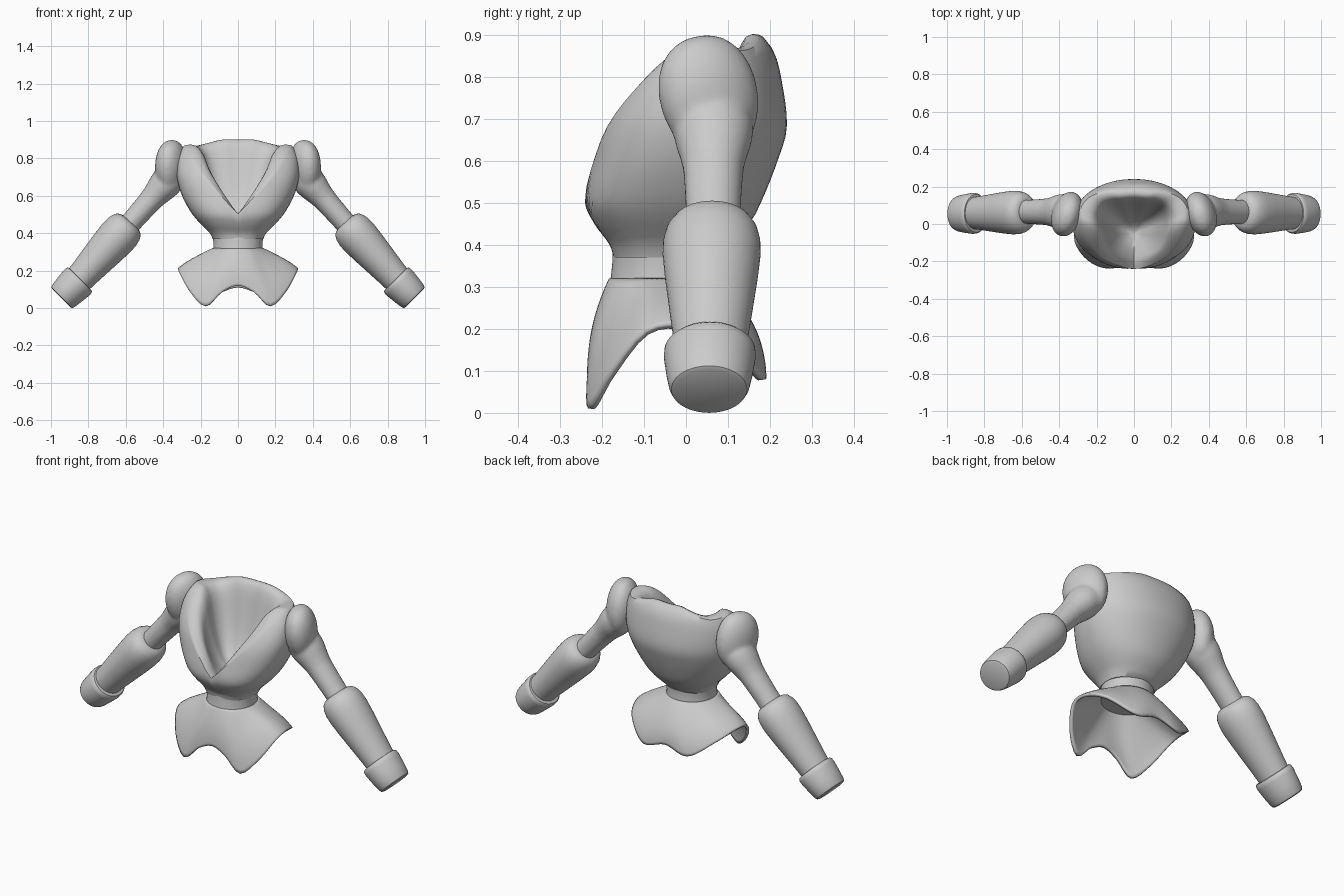
import bpy, bmesh, math
from mathutils import Vector, Euler

if "Cube" in bpy.data.objects:
    bpy.data.objects.remove(bpy.data.objects["Cube"])

N = 72


def interp(table, x):
    """Smooth (Catmull-Rom style) lookup in a table of (x, value) pairs."""
    if x <= table[0][0]:
        return table[0][1]
    for i in range(len(table) - 1):
        (x0, v0), (x1, v1) = table[i], table[i + 1]
        if x <= x1:
            def slope(k):
                a, b = max(k - 1, 0), min(k + 1, len(table) - 1)
                return (table[b][1] - table[a][1]) / (table[b][0] - table[a][0])
            w, t = x1 - x0, (x - x0) / (x1 - x0)
            return ((2*t**3 - 3*t*t + 1) * v0 + (t**3 - 2*t*t + t) * w * slope(i)
                    + (3*t*t - 2*t**3) * v1 + (t**3 - t*t) * w * slope(i + 1))
    return table[-1][1]


def loft(name, rings, cap_start=True, cap_end=True, angle=50):
    """Skin a list of equal-length closed rings."""
    bm = bmesh.new()
    rows = [[bm.verts.new(p) for p in r] for r in rings]
    n = len(rows[0])
    for a, b in zip(rows, rows[1:]):
        for i in range(n):
            bm.faces.new((a[i], a[(i + 1) % n], b[(i + 1) % n], b[i]))
    if cap_start:
        bm.faces.new(rows[0][::-1])
    if cap_end:
        bm.faces.new(rows[-1])
    bmesh.ops.recalc_face_normals(bm, faces=bm.faces)
    me = bpy.data.meshes.new(name)
    bm.to_mesh(me)
    bm.free()
    ob = bpy.data.objects.new(name, me)
    bpy.context.collection.objects.link(ob)
    bpy.ops.object.select_all(action='DESELECT')
    ob.select_set(True)
    bpy.context.view_layer.objects.active = ob
    bpy.ops.object.shade_smooth_by_angle(angle=math.radians(angle))
    return ob


def mirror(ob):
    ob.modifiers.new("mirror", 'MIRROR').use_mirror_merge = False


# Bodice section tables by height, rim height by angle from the front
HALF_W = [(.37, .135), (.40, .15), (.45, .2), (.5, .243), (.58, .29), (.65, .316),
          (.72, .328), (.8, .322), (.86, .295), (.9, .26)]
FRONT = [(.37, -.172), (.4, -.182), (.45, -.218), (.5, -.24), (.6, -.224), (.7, -.195),
         (.8, -.13), (.87, -.06)]
BACK = [(.37, .07), (.45, .15), (.5, .178), (.6, .218), (.68, .24), (.8, .226),
        (.86, .209), (.9, .18)]
MID = [(.37, -.04), (.6, -.01), (.8, .02), (.9, .06)]
RIM = [(0, .505), (13, .6), (31, .72), (53, .83), (75, .866), (100, .866), (125, .863),
       (145, .88), (160, .895), (180, .895)]


def body_point(th, z):
    s, c = math.sin(th), math.cos(th)
    mid = interp(MID, z)
    edge = interp(FRONT, z) if c > 0 else interp(BACK, z)
    e = .8 if c > 0 else .95
    return Vector((math.copysign(abs(s) ** e, s) * interp(HALF_W, z),
                   mid + (edge - mid) * abs(c) ** e, z))


angles = [2 * math.pi * i / N for i in range(N)]


def half_deg(th):
    d = math.degrees(th)
    return min(d, 360 - d)


# Bodice: outer wall up to the V neckline, then a thick rolled rim into a bowl
rings = []
for k in range(21):
    t = k / 20
    rings.append([body_point(th, .37 + t * (interp(RIM, half_deg(th)) - .37)) for th in angles])
rim = rings[-1]
bottom = Vector((0, -.05, .47))
for s, drop in ((.04, -.01), (.09, -.013), (.15, .0), (.2, .04), (.25, .11), (.3, .22), (.36, .36),
                (.44, .53), (.55, .71), (.68, .86), (.82, .95), (.95, 1)):
    sx = s + .12 * min(1, s / .25) * (1 - s)      # rim is wider at the shoulders
    rings.append([Vector((p.x * (1 - sx), p.y + (bottom.y - p.y) * s,
                          p.z + (bottom.z - p.z) * drop)) for p in rim])
loft("bodice", rings)


# Waist band
def waist_ring(rx, yf, yb, z):
    return [Vector((rx * math.sin(a), (yf + yb) / 2 - (yb - yf) / 2 * math.cos(a), z))
            for a in angles]


loft("waist", [waist_ring(.136, -.174, .074, .39), waist_ring(.132, -.175, .072, .36),
               waist_ring(.131, -.178, .072, .33), waist_ring(.134, -.182, .076, .3)])

# Flared peplum with a wavy hem: (angle from front, x, y, z)
HEM = [(-20, -.085, -.231, .085), (0, 0, -.228, .12), (20, .085, -.231, .085),
       (40, .175, -.228, .01), (58, .258, -.18, .09), (74, .312, -.1, .19), (92, .313, -.01, .207),
       (118, .265, .1, .165), (148, .14, .18, .08), (180, 0, .182, .11), (212, -.14, .18, .08)]
top = waist_ring(.131, -.179, .073, .317)
rings = []
for k in range(17):
    s = k / 16
    ring = []
    for a, p in zip(angles, top):
        d = half_deg(a)
        hx, hy, hz = (interp([(h[0], h[j]) for h in HEM], d) for j in (1, 2, 3))
        hx = max(hx, 0) * (1 if a <= math.pi else -1)
        flat = math.sin(a) ** 2
        out = (1 - flat) * math.sin(s * math.pi / 2) + flat * (s + .35 * s * s * (1 - s))
        drop = (1 - flat) * s ** 1.1 + flat * s ** 1.1
        ring.append(Vector((p.x + (hx - p.x) * out, p.y + (hy - p.y) * out,
                            p.z + (hz - p.z) * drop)))
    rings.append(ring)
peplum = loft("peplum", rings, False, False, 60)
thick = peplum.modifiers.new("thickness", 'SOLIDIFY')
thick.thickness = .016
thick.offset = -.4


# Arm pieces: round profiles (distance 0-1, radius) along a straight axis
def sleeve(name, a, b, profile, stretch, steps=48):
    a, b = Vector(a), Vector(b)
    side = (b - a).normalized().cross(Vector((0, 1, 0)))
    rings = []
    for t, r in profile:
        c = a.lerp(b, t)
        rings.append([c + side * (r * math.cos(2 * math.pi * i / steps))
                      + Vector((0, r * stretch * math.sin(2 * math.pi * i / steps), 0))
                      for i in range(steps)])
    return loft(name, rings, angle=40)


mirror(sleeve("forearm_sleeve", (.574, .062, .459), (.87, .058, .132),
              [(0, .055), (.01, .072), (.04, .088), (.09, .099), (.16, .105), (.25, .106),
               (.4, .101), (.65, .09), (.85, .081), (1, .076)], 1.1))
mirror(sleeve("cuff", (.843, .057, .155), (.945, .055, .053),
              [(0, .08), (.01, .089), (.07, .095), (.2, .096), (.6, .09), (.88, .084),
               (.97, .079), (1, .069)], 1.14))

# Puffed shoulder: tilted ellipsoid, fused smoothly with the upper arm
rot = Euler((math.radians(12), math.radians(-4), math.radians(19))).to_matrix()
rings = []
for k in range(1, 24):
    u = math.pi * k / 24
    zz = math.cos(u)
    r = math.sin(u) ** .9 * (1 + .06 * zz)
    rings.append([Vector((.358, .055, .75)) + rot @ Vector((.08 * r * math.cos(2 * math.pi * i / 40),
                  .121 * r * math.sin(2 * math.pi * i / 40), .15 * zz)) for i in range(40)])
puff = loft("shoulder_puff", rings)
arm = sleeve("shoulder_and_upper_arm", (.35, .065, .709), (.61, .065, .414),
             [(0, .08), (.12, .086), (.22, .081), (.32, .072), (.42, .065), (.55, .062),
              (.75, .059), (1, .057)], 1.12)
puff.select_set(True)
bpy.ops.object.join()
fuse = arm.modifiers.new("fuse", 'REMESH')
fuse.mode = 'VOXEL'
fuse.voxel_size = .009
fuse.use_smooth_shade = True
soft = arm.modifiers.new("soften", 'SMOOTH')
soft.factor = .5
soft.iterations = 10
mirror(arm)
